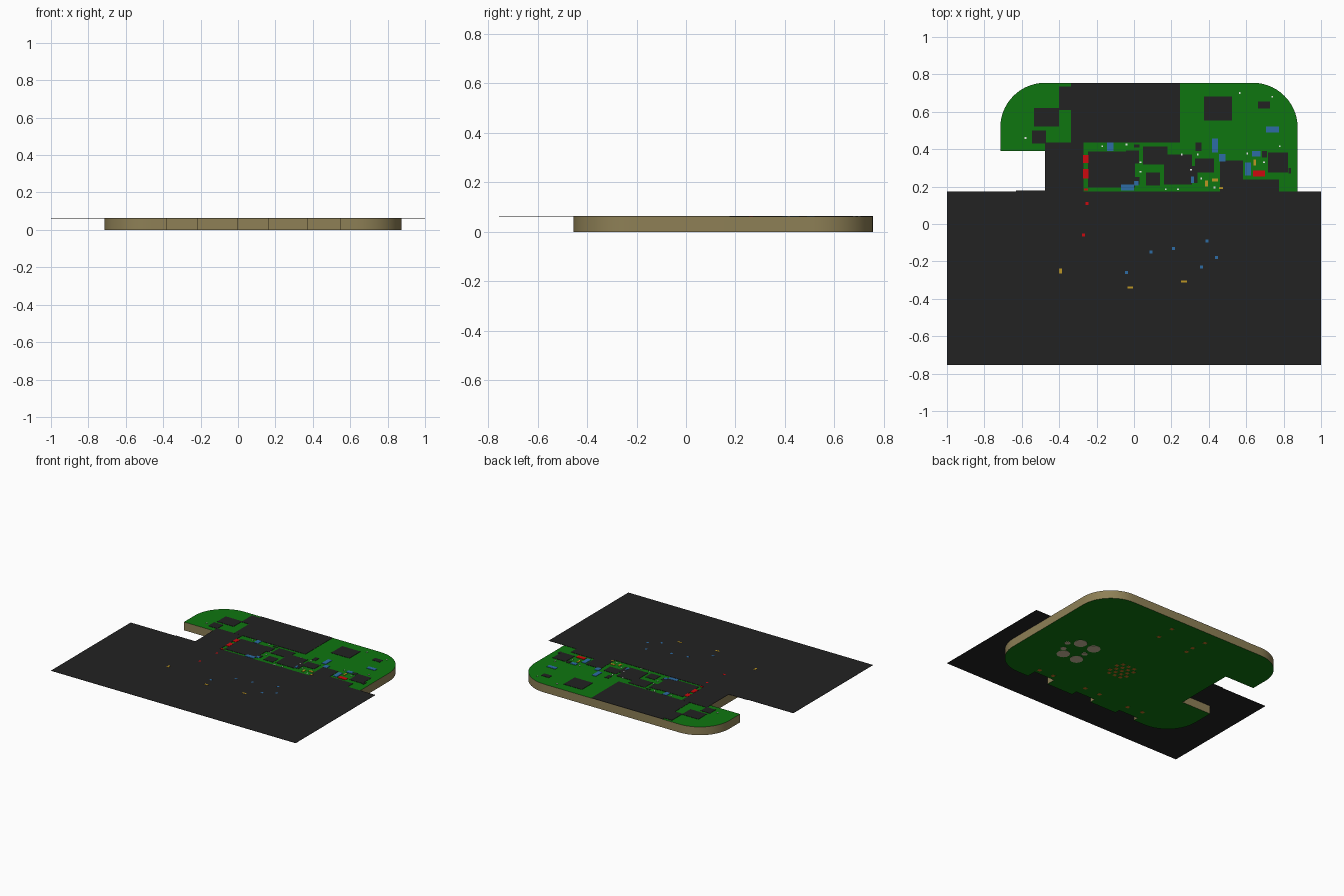
import bpy
import bmesh
import math
from mathutils import Matrix, Vector

if "Cube" in bpy.data.objects:
    bpy.data.objects.remove(bpy.data.objects["Cube"], do_unlink=True)

BOARD_TOP = 0.061


def srgb_to_linear(value):
    value /= 255
    return value / 12.92 if value < 0.04 else ((value + 0.055) / 1.055) ** 2.4


def make_material(name, red, green, blue):
    colour = [srgb_to_linear(c) for c in (red, green, blue)] + [1]
    material = bpy.data.materials.new(name)
    material.use_nodes = True
    material.diffuse_color = colour
    shader = material.node_tree.nodes["Principled BSDF"]
    shader.inputs["Base Color"].default_value = colour
    shader.inputs["Roughness"].default_value = 0.8
    return material


green_mask = make_material("board green", 15, 118, 16)
tan_edge = make_material("board edge tan", 142, 128, 86)
black_plastic = make_material("chip black", 34, 34, 34)
blue_part = make_material("component blue", 45, 108, 165)
red_part = make_material("component red", 205, 8, 14)
gold_pad = make_material("contact gold", 190, 150, 35)
copper_pad = make_material("contact copper", 190, 115, 35)
white_dot = make_material("marker white", 235, 235, 235)
pale_pad = make_material("pad pale tan", 200, 185, 155)


def finish(bm, name, *materials):
    """Turn a bmesh into a named object with its materials."""
    bmesh.ops.recalc_face_normals(bm, faces=bm.faces)
    mesh = bpy.data.meshes.new(name)
    bm.to_mesh(mesh)
    bm.free()
    for material in materials:
        mesh.materials.append(material)
    part = bpy.data.objects.new(name, mesh)
    bpy.context.scene.collection.objects.link(part)
    return part


def plates(name, rectangles, bottom, top, material):
    """Thin boxes given as left, right, front and back limits."""
    bm = bmesh.new()
    for left, right, front, back in rectangles:
        centre = Vector((left + right, front + back, bottom + top)) / 2
        size = (right - left, back - front, top - bottom)
        bmesh.ops.create_cube(bm, size=1, matrix=Matrix.LocRotScale(centre, None, size))
    return finish(bm, name, material)


def squares(name, centres, width, bottom, top, material):
    """Equal square plates at the given centres."""
    half = width / 2
    limits = [(x - half, x + half, y - half, y + half) for x, y in centres]
    return plates(name, limits, bottom, top, material)


def discs(name, centres, radius, material):
    """Round pads on the underside."""
    bm = bmesh.new()
    for x, y in centres:
        bmesh.ops.create_cone(bm, cap_ends=True, segments=24, radius1=radius, radius2=radius,
                              depth=0.002, matrix=Matrix.Translation((x, y, 0.001 - 0.0015)))
    return finish(bm, name, material)


# Board outline: rounded corners, a deep side notch and three front notches
LEFT, RIGHT, FRONT, BACK, RADIUS = -0.715, 0.875, -0.455, 0.755, 0.24


def corner(x, y, start):
    steps = 14
    angles = [math.radians(start + 90 * i / steps) for i in range(steps + 1)]
    return [(x + RADIUS * math.cos(a), y + RADIUS * math.sin(a)) for a in angles]


outline = corner(LEFT + RADIUS, FRONT + RADIUS, 180)
for start, end, depth in ((-0.38, -0.22, 0.04), (0, 0.16, 0.045), (0.375, 0.545, 0.07)):
    outline += [(start, FRONT), (start, FRONT + depth), (end, FRONT + depth), (end, FRONT)]
outline += corner(RIGHT - RADIUS, FRONT + RADIUS, 270)
outline += corner(RIGHT - RADIUS, BACK - RADIUS, 0)
outline += corner(LEFT + RADIUS, BACK - RADIUS, 90)
outline += [(LEFT, 0.39), (-0.475, 0.39), (-0.475, -0.06), (LEFT, -0.06)]

bm = bmesh.new()
base = bm.faces.new([bm.verts.new((x, y, 0)) for x, y in outline])
extruded = bmesh.ops.extrude_face_region(bm, geom=[base], use_keep_orig=True)
raised = [v for v in extruded["geom"] if isinstance(v, bmesh.types.BMVert)]
bmesh.ops.translate(bm, verts=raised, vec=(0, 0, BOARD_TOP))
bm.normal_update()
for face in bm.faces:
    face.material_index = 0 if abs(face.normal.z) > 0.5 else 1
board = finish(bm, "circuit_board", green_mask, tan_edge)
bpy.context.view_layer.objects.active = board
board.select_set(True)
bpy.ops.object.shade_smooth_by_angle(angle=math.radians(30))
board.select_set(False)

# Large black panel overhanging the front
PANEL_TOP = BOARD_TOP + 0.002
plates("front_panel", [(-1, 1, -0.755, 0.175)], BOARD_TOP, PANEL_TOP, black_plastic)

# Black modules and chips
plates("large_modules", [
    (-0.337, 0.246, 0.436, 0.755), (-0.4, -0.337, 0.61, 0.735),
    (-0.535, -0.4, 0.52, 0.62), (-0.545, -0.47, 0.43, 0.5),
    (-0.475, -0.27, 0.17, 0.435), (0.374, 0.524, 0.553, 0.682),
    (-0.63, -0.47, 0.17, 0.18),
], BOARD_TOP, PANEL_TOP, black_plastic)
plates("small_chips", [
    (-0.246, 0.005, 0.195, 0.388), (-0.043, 0.027, 0.323, 0.393),
    (0.048, 0.18, 0.318, 0.414), (0.064, 0.14, 0.206, 0.275),
    (0.16, 0.31, 0.211, 0.372), (0.326, 0.428, 0.275, 0.35),
    (0.33, 0.36, 0.39, 0.435), (0.46, 0.583, 0.17, 0.34),
    (0.583, 0.775, 0.17, 0.238), (0.717, 0.824, 0.275, 0.382),
    (0.825, 0.84, 0.27, 0.3), (0.685, 0.71, 0.355, 0.39),
    (0.663, 0.727, 0.617, 0.655), (0, 0.03, 0.41, 0.425),
    (0.3, 0.34, 0.22, 0.31), (-0.03, 0.03, 0.21, 0.25),
], BOARD_TOP, PANEL_TOP, black_plastic)

# Coloured components
PART_TOP = PANEL_TOP + 0.001
plates("blue_components", [
    (0.706, 0.775, 0.49, 0.52), (0.417, 0.45, 0.382, 0.457),
    (-0.145, -0.11, 0.39, 0.435), (-0.07, 0, 0.18, 0.21),
    (0, 0.025, 0.205, 0.23), (0.455, 0.49, 0.335, 0.375),
    (0.593, 0.625, 0.26, 0.33), (0.63, 0.675, 0.36, 0.39),
    (0.305, 0.32, 0.22, 0.255),
], BOARD_TOP, PART_TOP, blue_part)
plates("red_components", [
    (-0.272, -0.242, 0.325, 0.37), (-0.272, -0.242, 0.243, 0.295),
    (0.635, 0.7, 0.254, 0.286), (-0.268, -0.245, 0.178, 0.19),
], BOARD_TOP, PART_TOP, red_part)
plates("gold_components", [
    (0.38, 0.395, 0.2, 0.232), (0.417, 0.45, 0.227, 0.243),
    (0.455, 0.477, 0.187, 0.198), (0.64, 0.653, 0.312, 0.345),
    (-0.4, -0.385, -0.265, -0.238), (-0.035, -0.005, -0.345, -0.333),
    (0.25, 0.283, -0.313, -0.302),
], BOARD_TOP, PART_TOP, gold_pad)

# Tiny components level with the panel
squares("tiny_blue_parts", [
    (-0.04, -0.26), (0.39, -0.09), (0.44, -0.18), (0.36, -0.23), (0.09, -0.15), (0.21, -0.13),
], 0.016, BOARD_TOP, PANEL_TOP + 0.0002, blue_part)
squares("tiny_red_parts", [(-0.27, -0.06), (-0.25, 0.11)], 0.016,
        BOARD_TOP, PANEL_TOP + 0.0002, red_part)

# White marker dots
squares("white_markers", [
    (0.565, 0.7), (0.74, 0.68), (-0.58, 0.46), (-0.17, 0.415), (-0.04, 0.425), (0.78, 0.415),
    (0.255, 0.372), (0.34, 0.372), (0.605, 0.377), (0.695, 0.33), (0.035, 0.28), (0.035, 0.33),
    (0.305, 0.29), (0.36, 0.243), (0.17, 0.185), (0.43, 0.195), (0.235, 0.185),
], 0.009, BOARD_TOP, PART_TOP, white_dot)

# Underside contacts: a staggered centre grid and scattered pads
grid = [(0.107 + 0.024 * i, 0.036 * j) for i in range(-3, 4) for j in range(-2, 3)
        if (i + j) % 2 == 0]
squares("centre_contact_grid", grid, 0.024, -0.001, 0.001, copper_pad)
squares("underside_contacts", [
    (0.21, 0.645), (0.21, 0.51), (-0.06, 0.54), (-0.06, 0.475), (-0.08, 0.645),
    (0.535, -0.345), (0.417, -0.345), (0.145, -0.335), (0.02, -0.335),
    (-0.234, -0.345), (-0.354, -0.335),
], 0.025, -0.001, 0.001, copper_pad)
discs("large_round_pads", [(x, y) for x in (0.44, 0.555) for y in (-0.075, 0.105)], 0.045, pale_pad)
discs("small_round_pads", [(0.625, 0.053), (0.443, 0.013), (0.6, -0.02)], 0.02, pale_pad)
